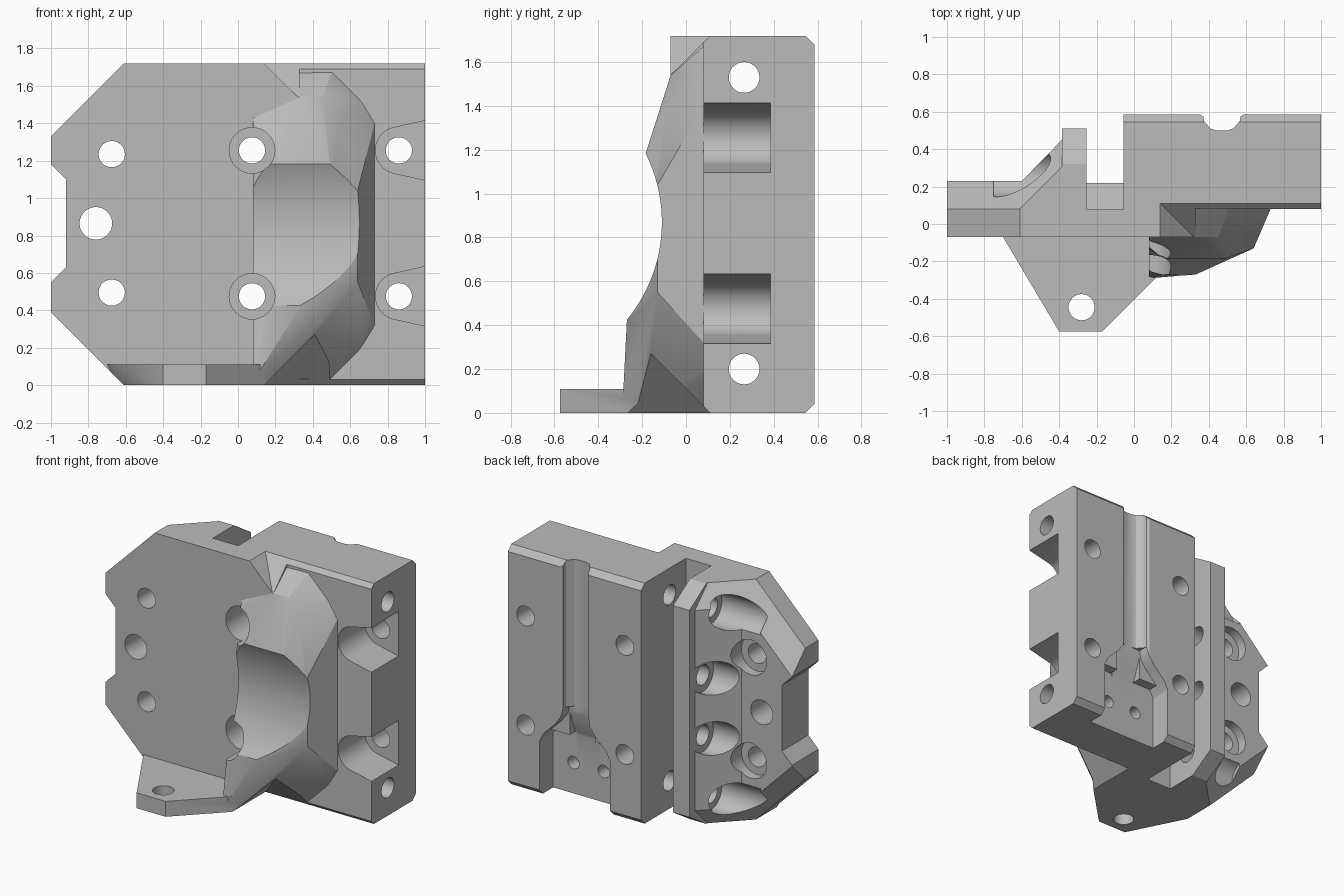
import bpy, bmesh, math
from mathutils import Vector

cube = bpy.data.objects.get("Cube")
if cube:
    bpy.data.objects.remove(cube, do_unlink=True)

H = 1.72  # total height

grey = bpy.data.materials.new("plain grey")
grey.use_nodes = True
grey.diffuse_color = (0.5, 0.5, 0.5, 1)
bsdf = next(n for n in grey.node_tree.nodes if n.type == "BSDF_PRINCIPLED")
bsdf.inputs["Base Color"].default_value = (0.5, 0.5, 0.5, 1)


def hull(name, points):
    """Convex solid around the points."""
    bm = bmesh.new()
    for p in points:
        bm.verts.new(p)
    res = bmesh.ops.convex_hull(bm, input=bm.verts)
    loose = [v for v in bm.verts if not v.link_faces]
    bmesh.ops.delete(bm, geom=loose, context="VERTS")
    bmesh.ops.dissolve_limit(bm, angle_limit=0.01, verts=bm.verts, edges=bm.edges)
    return finish(name, bm)


def finish(name, bm):
    bmesh.ops.recalc_face_normals(bm, faces=bm.faces)
    me = bpy.data.meshes.new(name)
    bm.to_mesh(me)
    bm.free()
    me.materials.append(grey)
    ob = bpy.data.objects.new(name, me)
    bpy.context.collection.objects.link(ob)
    return ob


def prism(name, profile, axis, lo, hi):
    """Profile in the two other axes, extruded along the given axis."""
    def place(a, b, c):
        return {"x": (c, a, b), "y": (a, c, b), "z": (a, b, c)}[axis]
    bm = bmesh.new()
    face = bm.faces.new([bm.verts.new(place(a, b, lo)) for a, b in profile])
    ext = bmesh.ops.extrude_face_region(bm, geom=[face])
    verts = [g for g in ext["geom"] if isinstance(g, bmesh.types.BMVert)]
    bmesh.ops.translate(bm, verts=verts, vec=Vector(place(0, 0, hi - lo)))
    return finish(name, bm)


def arc(a, b, r, start=0, end=360, n=40):
    span = end - start
    count = n if span == 360 else n + 1
    return [(a + r * math.cos(math.radians(start + span * i / n)),
             b + r * math.sin(math.radians(start + span * i / n))) for i in range(count)]


def hole(axis, a, b, r, lo, hi, n=40):
    return prism("hole", arc(a, b, r, n=n), axis, lo, hi)


def combine(target, tool, op="DIFFERENCE"):
    mod = target.modifiers.new("combine", "BOOLEAN")
    mod.operation, mod.solver, mod.object = op, "EXACT", tool
    bpy.context.view_layer.objects.active = target
    bpy.ops.object.modifier_apply(modifier=mod.name)
    bpy.data.objects.remove(tool, do_unlink=True)


def flip(points):
    return [(x, y, H - z) for x, y, z in points]


# Body: plan section limited by the front and side outlines
body = prism("mount_body", [
    (-1.1, -.07), (-1.1, .23), (-.6, .23), (-.385, .45), (-.385, .51), (-.255, .51),
    (-.255, .08), (-.055, .08), (-.055, .585), (1.1, .585), (1.1, .08), (.33, .08),
    (.33, -.07)], "z", -.1, 1.9)
combine(body, prism("outline", [
    (-.61, H), (1, H), (1, 0), (-.61, 0), (-1, .39), (-1, .55), (-.92, .63),
    (-.92, 1.1), (-1, 1.18), (-1, 1.33)], "y", -1, 1), "INTERSECT")
combine(body, prism("side_outline", [
    (-1, -.1), (-1, 1.9), (.365, 1.9), (.585, 1.68), (.585, .04), (.445, -.1)],
    "x", -2, 2), "INTERSECT")

# Raised floor in the rear slot
combine(body, prism("slot_floor", [(.0, .3), (.08, .3), (.22, .44), (.22, 1.28),
                                   (.08, 1.42), (.0, 1.42)], "x", -.3, 0), "UNION")

# Front nose with its concave cylindrical face
rim = [(.08, .1, 1.68), (.51, .1, 1.69), (.68, .1, 1.52), (.73, .08, 1.4),
       (.73, .1, 1.4), (.64, 0, 1.35)]
nose = hull("nose", rim + flip(rim) + [
    (.33, -.07, 1.54), (.45, -.07, 1.54), (.08, -.08, 1.41), (.54, -.08, 1.41),
    (.16, -.185, 1.18), (.49, -.185, 1.18), (.64, -.13, 1.04), (.64, -.13, .55),
    (.16, -.27, .415), (.33, -.27, .415), (.08, -.2, .34), (.08, -.27, .19),
    (.12, -.27, .15), (.08, -.29, .02), (.3, -.1, .02)])
combine(nose, hole("x", -.81, .87, .7, -.5, 1.5, 128))
combine(body, nose, "UNION")

# Foot tab
tab_edge = [(-.4, -.37), (-.4, -.575), (-.17, -.575), (.33, -.075), (.33, 0)]
tab = hull("tab", [(x, y, z) for x, y in tab_edge for z in (0, .11)] +
           [(-.61, 0, 0), (-.61, -.16, 0), (-.72, 0, .11), (-.7, -.07, .11)])
combine(body, tab, "UNION")

for mirrored in (False, True):
    turn = flip if mirrored else list
    # Sloping corner notch beside the nose
    notch = [(x, y, z) for z, x0, y1 in ((-.1, .04, .21), (.6, .74, -.49))
             for x in (x0, 2) for y in (-2, y1)]
    combine(body, hull("notch", turn(notch)))
    # Rear chamfer along the slanted corner
    edge = [(x, y, 2.41 + x - y) for x in (-.385, -1.2) for y in (.025, .725)]
    combine(body, hull("corner", turn(edge + [(x, y + 1, z) for x, y, z in edge])))
    # Rear rib chamfer
    rib = [(x, y, z) for x in (-.5, -.15) for y, z in ((.32, H), (.7, 1.48), (.7, 2), (.32, 2))]
    combine(body, hull("rib_chamfer", turn(rib)))

# Holes repeated above and below the middle
for s in (-1, 1):
    z = .865 + s * .39
    combine(body, hole("y", .075, z, .07, -1, 1))
    combine(body, hole("y", .075, z, .122, -1, .385))
    combine(body, hole("y", .86, z, .07, 0, 1))
    combine(body, prism("side_pocket", arc(.86, z, .125, 105, 255, 24) +
                        [(1.05, z - .17), (1.05, z + .17)], "y", -.2, .385))
    combine(body, hole("y", -.675, .865 + s * .37, .07, -1, 1))
    combine(body, hole("y", -.675, .865 + s * .37, .125, .16, 1))
    combine(body, hole("x", .265, .865 + s * .665, .07, -1.2, 1.2))
    combine(body, hole("x", .265, .865 + s * .665, .12, -.75, -.385))
    combine(body, hole("x", .36, .865 + s * .215, .07, -.5, -.2))
    combine(body, hole("x", .36, .865 + s * .215, .12, -.64, -.385))
combine(body, hole("y", -.76, .865, .087, -1, 1))
combine(body, hole("z", -.28, -.445, .07, -.5, .5))

# Cable groove on the back, widening to a pocket at the foot
groove = [(.345, .7), (.345, .59), (.37, .575), (.375, .55), (.41, .51), (.44, .5),
          (.5, .5), (.53, .51), (.565, .55), (.57, .575), (.595, .59), (.595, .7)]
combine(body, prism("groove", groove, "z", .55, 2))
side = [(.28, -.1), (.28, .39), (.25, .45), (.16, .54), (.115, .6), (.1, .67)]
combine(body, prism("pocket", [(.47 + a, z) for a, z in side] +
                    [(.47 - a, z) for a, z in reversed(side)], "y", .5, .8))
combine(body, prism("pocket_floor", [(.43, -.1), (.43, .43), (.5, .62), (.52, .62),
                                     (.52, -.1)], "x", .37, .57))
for s in (-1, 1):
    combine(body, prism("pocket_side", [(.47 + s * a, z) for a, z in
                        ((.09, -.1), (.28, -.1), (.28, .39), (.25, .45), (.09, .45))],
                        "y", .43, .52))
    combine(body, hole("y", .47 + s * .12, .22, .045, .25, .6, 24))

bpy.ops.object.select_all(action="DESELECT")
body.select_set(True)
bpy.context.view_layer.objects.active = body
bpy.ops.object.shade_smooth_by_angle(angle=math.radians(25))
